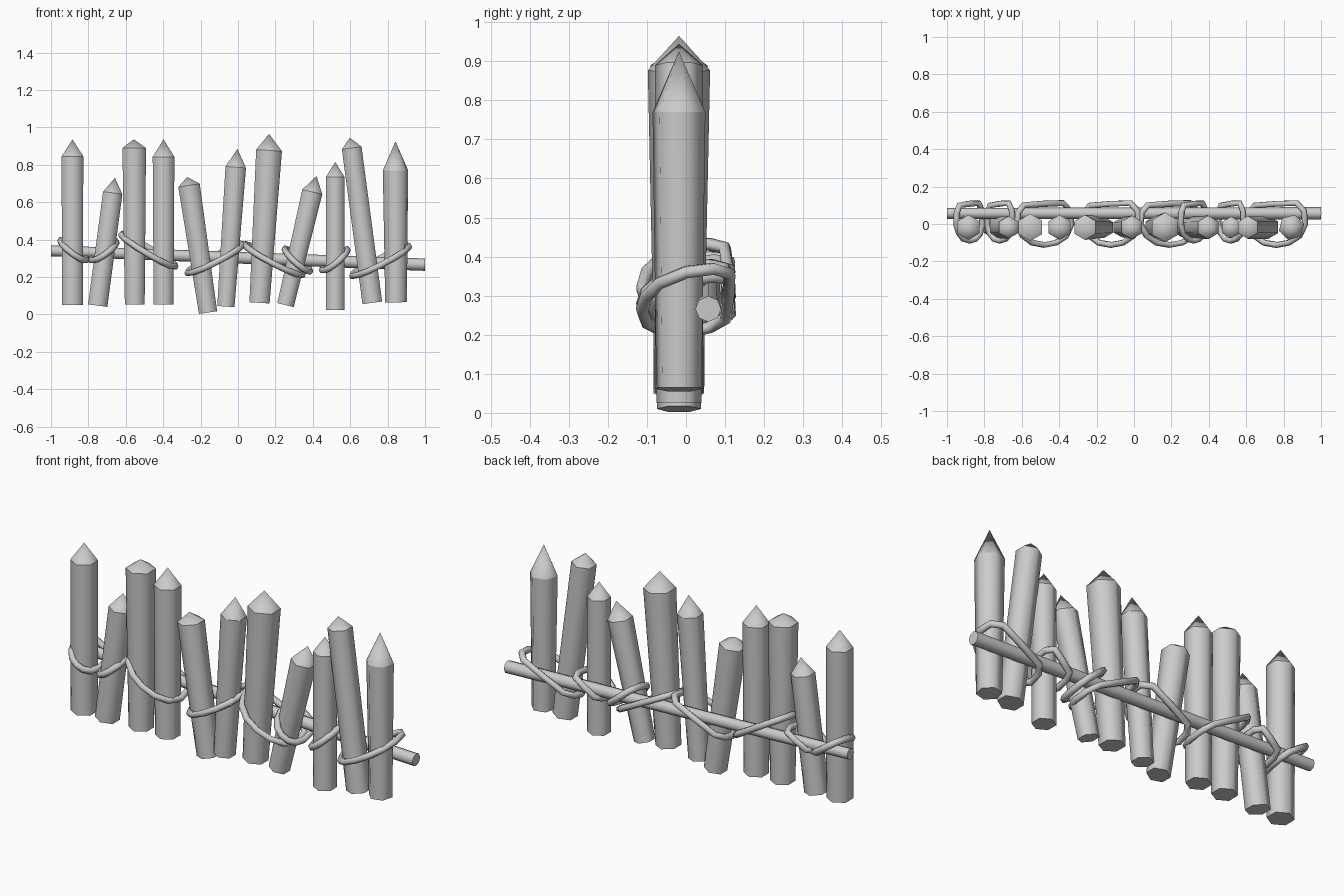
import bpy, bmesh, math
from mathutils import Vector

if "Cube" in bpy.data.objects:
    bpy.data.objects.remove(bpy.data.objects["Cube"])


def post(name, base, shoulder, tip, r0, r1, sides=6, spin=math.pi / 2):
    """Tapered prism between two points, with an optional pointed end."""
    bm = bmesh.new()
    a, b = Vector(base), Vector(shoulder)
    axis = (b - a).normalized()
    u = Vector((0, 1, 0)).cross(axis)
    if u.length < 0.01:
        u = Vector((1, 0, 0))
    u.normalize()
    v = axis.cross(u)
    rings = []
    for c, r in ((a, r0), (b, r1)):
        rings.append([bm.verts.new(c + r * (u * math.cos(t) + v * math.sin(t)))
                      for t in (spin + i * math.tau / sides for i in range(sides))])
    lo, hi = rings
    bm.faces.new(lo[::-1])
    if tip:
        apex = bm.verts.new(tip)
    else:
        bm.faces.new(hi)
    for i in range(sides):
        j = (i + 1) % sides
        bm.faces.new((lo[i], lo[j], hi[j], hi[i]))
        if tip:
            bm.faces.new((hi[i], hi[j], apex))
    bmesh.ops.recalc_face_normals(bm, faces=bm.faces)
    # Smooth sides, crisp end rings
    for f in bm.faces:
        f.smooth = True
    for ring in rings:
        for i in range(sides):
            bm.edges.get((ring[i], ring[(i + 1) % sides])).smooth = False
    me = bpy.data.meshes.new(name)
    bm.to_mesh(me)
    bm.free()
    ob = bpy.data.objects.new(name, me)
    bpy.context.collection.objects.link(ob)
    return ob


# Sharpened stakes: base x, z, shoulder x, z, tip x, z, half width low, high
Y = -0.018
stakes = [
    (-.885, .05, -.885, .845, -.885, .936, .056, .058),
    (-.75, .047, -.67, .65, -.658, .73, .052, .052),
    (-.552, .053, -.555, .89, -.557, .936, .053, .063),
    (-.398, .053, -.398, .843, -.398, .936, .053, .058),
    (-.16, .010, -.262, .69, -.272, .735, .049, .058),
    (-.065, .042, -.012, .787, -.003, .885, .046, .055),
    (.115, .062, .166, .877, .166, .965, .054, .069),
    (.254, .050, .397, .655, .42, .74, .045, .055),
    (.52, .025, .52, .735, .52, .815, .05, .05),
    (.718, .062, .608, .89, .598, .945, .053, .053),
]
for n, (x0, z0, x1, z1, x2, z2, w0, w1) in enumerate(stakes, 1):
    k = 1 / math.cos(math.pi / 6)
    post(f"stake_{n:02d}", (x0, Y, z0), (x1, Y, z1), (x2, Y, z2), w0 * k, w1 * k)
post("stake_11", (.845, Y, .065), (.842, Y, .77), (.842, Y, .925),
     .06, .07, spin=math.radians(15))

# Long rail behind the stakes
post("rail", (-1, .057, .34), (1, .057, .266), None, .029, .033, sides=8)

# Rope loop outline: fraction across, depth
loop = [(0, 0), (.02, .06), (.12, .1), (.5, .108), (.85, .112), (.98, .07), (1, 0),
        (.9, -.065), (.72, -.1), (.5, -.112), (.28, -.1), (.1, -.06)]


def rope(name, xl, zl, xr, zr, front):
    cu = bpy.data.curves.new(name, 'CURVE')
    cu.dimensions = '3D'
    cu.bevel_depth = .017
    cu.bevel_resolution = 1
    sp = cu.splines.new('POLY')
    sp.points.add(len(loop) - 1)
    sp.use_cyclic_u = True
    for p, (u, y) in zip(sp.points, loop):
        sag = .17 * y
        p.co = (xl + (xr - xl) * u, y * front if y < 0 else y, zl + (zr - zl) * u + sag, 1)
    tmp = bpy.data.objects.new(name + "_path", cu)
    bpy.context.collection.objects.link(tmp)
    dg = bpy.context.evaluated_depsgraph_get()
    me = bpy.data.meshes.new_from_object(tmp.evaluated_get(dg))
    bpy.data.objects.remove(tmp)
    for f in me.polygons:
        f.use_smooth = True
    bpy.context.collection.objects.link(bpy.data.objects.new(name, me))


# Rope lashings: left x, z, right x, z, front bulge
ropes = [
    (-.95, .39, -.81, .29, .8),
    (-.785, .29, -.65, .38, .8),
    (-.625, .425, -.335, .255, 1),
    (-.27, .22, .025, .37, 1),
    (.035, .37, .345, .21, 1),
    (.25, .345, .385, .23, .8),
    (.45, .235, .585, .34, .8),
    (.61, .205, .915, .36, 1),
]
for n, r in enumerate(ropes, 1):
    rope(f"rope_{n}", *r)
